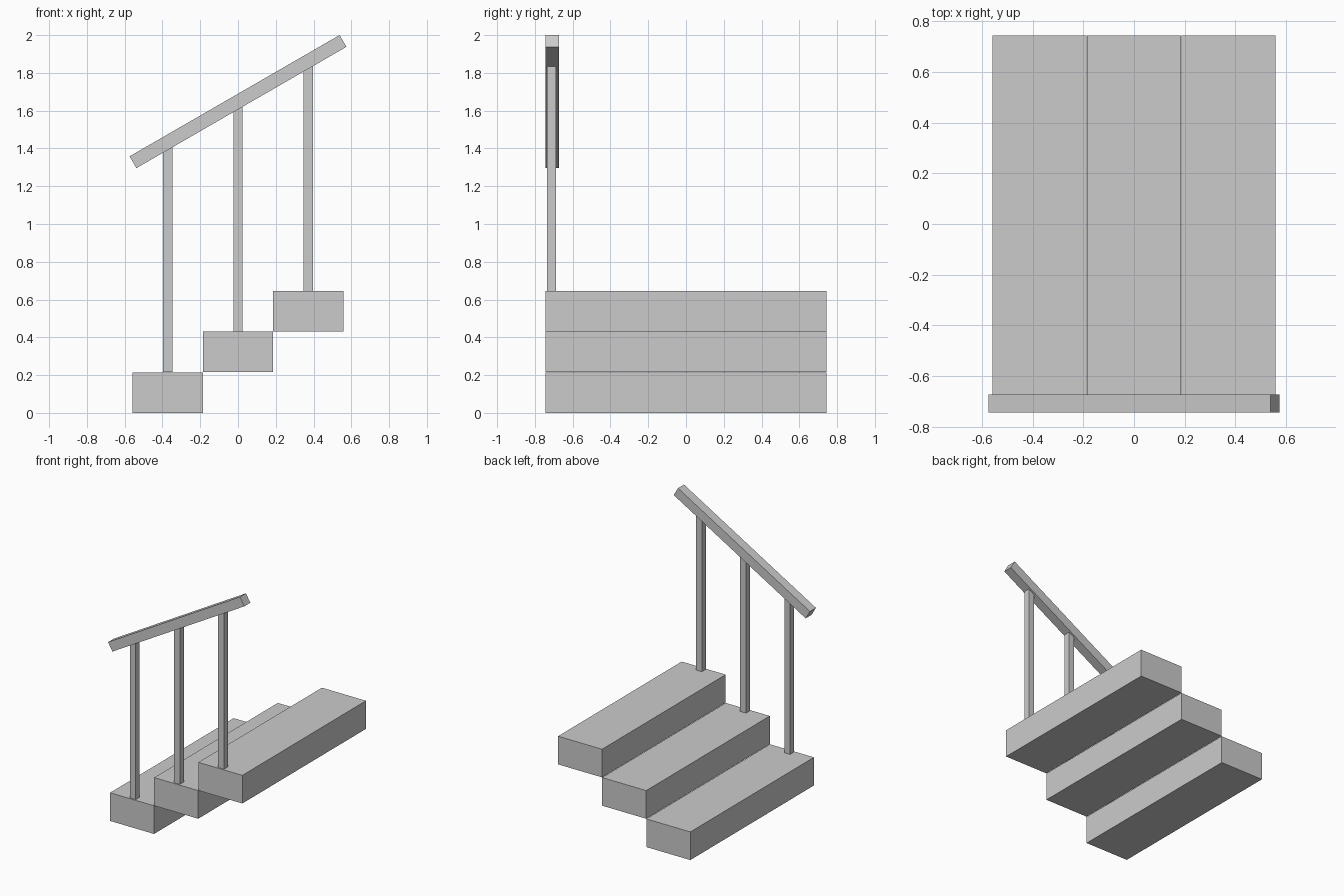
import bpy
from math import radians, tan, cos

if "Cube" in bpy.data.objects:
    bpy.data.objects.remove(bpy.data.objects["Cube"])

PITCH, RISE = 0.372, 0.2155
ANGLE = radians(30)
RAIL_Y, RAIL_Z, RAIL_T = -0.708, 1.648, 0.072


def box(name, center, size, tilt=0.0):
    bpy.ops.mesh.primitive_cube_add(size=1)
    ob = bpy.context.object
    ob.name = name
    for v in ob.data.vertices:
        v.co = [c * s for c, s in zip(v.co, size)]
    ob.location = center
    ob.rotation_euler.y = -tilt
    return ob


for i in range(3):
    x = (i - 1) * PITCH
    # solid step block
    box(f"step_{i + 1}", (x, 0, (i + 0.5) * RISE), (0.371, 1.488, RISE - 0.001))

    # post from the tread to the underside of the sloping rail
    bottom = (i + 1) * RISE
    top = RAIL_Z + x * tan(ANGLE) - RAIL_T / 2 / cos(ANGLE)
    post = box(f"post_{i + 1}", (x, RAIL_Y - 0.003, (bottom + top) / 2),
               (0.048, 0.048, top - bottom))
    for v in post.data.vertices:
        if v.co.z > 0:
            v.co.z += v.co.x * tan(ANGLE)

# sloping handrail
box("handrail", (0, RAIL_Y, RAIL_Z), (1.284, 0.072, RAIL_T), ANGLE)
